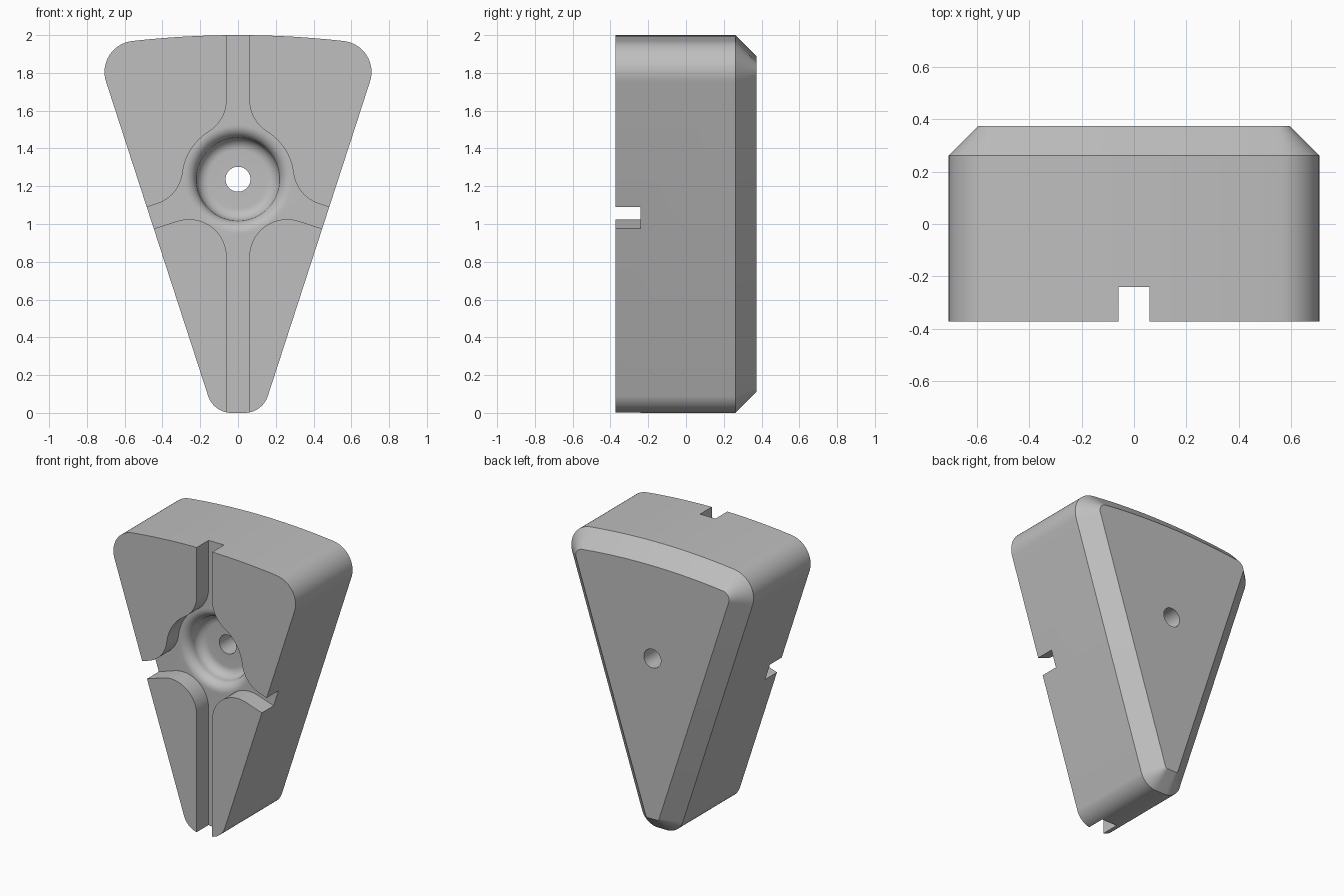
import bpy, bmesh, math
from math import sin, cos, pi, radians, sqrt, atan2
from mathutils import Vector

if "Cube" in bpy.data.objects:
    bpy.data.objects.remove(bpy.data.objects["Cube"], do_unlink=True)

FRONT, BACK, CHAMFER = -0.372, 0.373, 0.112
HUB = Vector((0, 1.237))
TILT = radians(18)                       # lean of the wedge sides
ALONG = Vector((-cos(TILT), -sin(TILT)))  # outward direction of the left channel
UP = Vector((-sin(TILT), cos(TILT)))      # across the left channel

grey = bpy.data.materials.new("plain grey")
grey.use_nodes = True
colour = (0.52, 0.52, 0.52, 1)
grey.diffuse_color = colour
grey.node_tree.nodes["Principled BSDF"].inputs["Base Color"].default_value = colour


def arc(centre, r, a, b, n=16):
    return [Vector((centre[0] + r * cos(a + (b - a) * i / n),
                    centre[1] + r * sin(a + (b - a) * i / n))) for i in range(n + 1)]


def angle(v):
    return atan2(v[1], v[0])


def mirrored(half):
    return half + [Vector((-p.x, p.y)) for p in reversed(half)]


def loft(name, rings):
    """Join equal outlines, each given as (depth, points), into a closed solid."""
    bm = bmesh.new()
    loops = [[bm.verts.new((p[0], y, p[1])) for p in pts] for y, pts in rings]
    n = len(loops[0])
    for a, b in zip(loops, loops[1:]):
        for i in range(n):
            bm.faces.new((a[i], a[(i + 1) % n], b[(i + 1) % n], b[i]))
    bm.faces.new(loops[0])
    bm.faces.new(loops[-1])
    bmesh.ops.recalc_face_normals(bm, faces=bm.faces)
    mesh = bpy.data.meshes.new(name)
    bm.to_mesh(mesh)
    bm.free()
    mesh.materials.append(grey)
    ob = bpy.data.objects.new(name, mesh)
    bpy.context.collection.objects.link(ob)
    return ob


# Wedge outline: rounded foot, straight sides, rounded shoulders, shallow crown
def outline(inset):
    foot_r, shoulder_r, crown_r, base = 0.13, 0.165, 5.0, 0.129
    foot = (base - foot_r * math.tan(radians(36)), foot_r)
    # shoulder centre lies on the offset side line and the offset crown arc
    x = 0.5
    for _ in range(20):
        z = 2 - crown_r + sqrt((crown_r - shoulder_r) ** 2 - x * x)
        x = base + z * math.tan(TILT) - shoulder_r / cos(TILT)
    crown = Vector((0, 2 - crown_r))
    lean = angle(Vector((x, z)) - crown)
    half = arc(foot, foot_r - inset, -pi / 2, -TILT)
    half += arc((x, z), shoulder_r - inset, -TILT, lean)
    half += arc(crown, crown_r - inset, lean, pi / 2, 12)[1:-1]
    return mirrored(half)


body = loft("wedge_block", [(FRONT, outline(0)), (BACK - CHAMFER, outline(0)),
                            (BACK, outline(CHAMFER))])


# Channel cutter: three-way grooves blended into a round hub
def channel_profile():
    w, r, hub_r = 0.06, 0.2, 0.295
    mid = Vector((0, 1.183))
    off = (mid - HUB).dot(UP)
    top = HUB + Vector((-w - r, sqrt((hub_r + r) ** 2 - (w + r) ** 2)))
    rise = w + r + off
    side = HUB + UP * rise + ALONG * sqrt((hub_r + r) ** 2 - rise ** 2)
    low_x = -w - r
    low = Vector((low_x, mid.y + low_x * math.tan(TILT) - (w + r) / cos(TILT)))
    half = [Vector((-w, 2.2))]
    half += arc(top, r, 0, angle(HUB - top))
    half += arc(HUB, hub_r, angle(top - HUB), angle(side - HUB) % (2 * pi))[1:-1]
    half += arc(side, r, angle(HUB - side), angle(-UP))
    half += [mid + ALONG + UP * w, mid + ALONG - UP * w]
    half += arc(low, r, angle(UP), 0)
    half += [Vector((-w, -0.2))]
    return mirrored(half)


FLOOR = -0.241
channels = loft("channel_cutter", [(-0.6, channel_profile()), (FLOOR, channel_profile())])

# Dish cutter: convex lip rolling into a concave floor
fillet, wall = 0.064, 0.22


def ring(r):
    return arc(HUB, r, 0, 2 * pi, 72)[:-1]


steps = [i / 10 * pi / 2 for i in range(11)]
dish_rings = [(FLOOR - 0.05, ring(wall + fillet))]
dish_rings += [(FLOOR + fillet * (1 - cos(t)), ring(wall + fillet - fillet * sin(t))) for t in steps]
dish_rings += [(FLOOR + fillet * (1 + sin(t)), ring(wall - fillet * (1 - cos(t)))) for t in steps[1:]]
dish = loft("dish_cutter", dish_rings)

# Bolt hole cutter
hole = loft("hole_cutter", [(-0.3, ring(0.066)), (0.6, ring(0.066))])

bpy.ops.object.select_all(action="DESELECT")
bpy.context.view_layer.objects.active = body
body.select_set(True)
for cutter in (channels, dish, hole):
    cutter.hide_render = True
    mod = body.modifiers.new(cutter.name, "BOOLEAN")
    mod.operation = "DIFFERENCE"
    mod.solver = "EXACT"
    mod.object = cutter
    bpy.ops.object.modifier_apply(modifier=mod.name)
    bpy.data.objects.remove(cutter, do_unlink=True)

bpy.ops.object.shade_smooth_by_angle(angle=radians(25))
